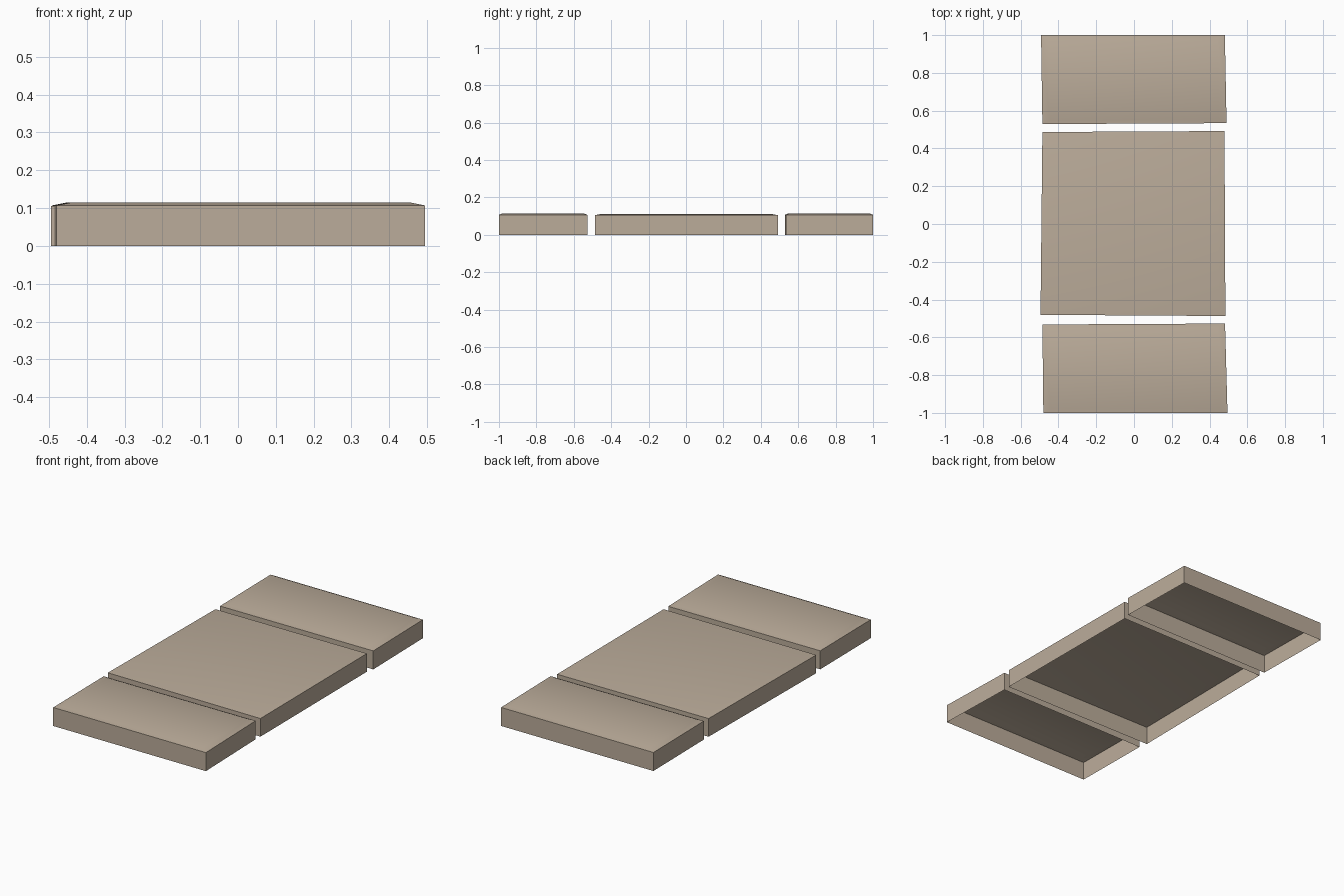
import bpy
import bmesh

default_cube = bpy.data.objects.get("Cube")
if default_cube:
    bpy.data.objects.remove(default_cube, do_unlink=True)

# Warm stone colour shared by every slab
stone = bpy.data.materials.new("warm_stone")
stone.use_nodes = True
COLOUR = (0.50, 0.415, 0.325, 1.0)
stone.diffuse_color = COLOUR
stone.node_tree.nodes["Principled BSDF"].inputs["Base Color"].default_value = COLOUR


def paving_slab(name, corners, rim, crown, inset_x, inset_y):
    """Open-bottomed slab with a gently crowned top; corners run anticlockwise."""
    cx = sum(x for x, y in corners) / 4
    cy = sum(y for x, y in corners) / 4
    bm = bmesh.new()

    def ring(z, dx=0.0, dy=0.0):
        return [bm.verts.new((x - dx if x > cx else x + dx,
                              y - dy if y > cy else y + dy, z)) for x, y in corners]

    rings = [ring(0.0), ring(rim), ring(crown, inset_x, inset_y)]

    # Side walls, then the sloped border of the top
    for low, high in zip(rings, rings[1:]):
        for i in range(4):
            j = (i + 1) % 4
            bm.faces.new((low[i], low[j], high[j], high[i]))
    bm.faces.new(rings[-1])

    mesh = bpy.data.meshes.new(name)
    bm.to_mesh(mesh)
    bm.free()
    mesh.materials.append(stone)
    slab = bpy.data.objects.new(name, mesh)
    bpy.context.collection.objects.link(slab)

    # Soft top, crisp wall edges
    bpy.ops.object.select_all(action="DESELECT")
    slab.select_set(True)
    bpy.context.view_layer.objects.active = slab
    bpy.ops.object.shade_smooth_by_angle(angle=0.7)
    return slab


# Half slab at the front, whole slab in the middle, half slab at the back
paving_slab("front_half_slab",
            [(-0.48, -1.0), (0.495, -1.0), (0.482, -0.527), (-0.485, -0.532)],
            0.107, 0.115, 0.04, 0.02)
paving_slab("middle_slab",
            [(-0.495, -0.481), (0.484, -0.487), (0.479, 0.492), (-0.485, 0.487)],
            0.105, 0.111, 0.035, 0.03)
paving_slab("back_half_slab",
            [(-0.485, 0.529), (0.49, 0.534), (0.481, 1.0), (-0.492, 1.0)],
            0.107, 0.115, 0.04, 0.02)
